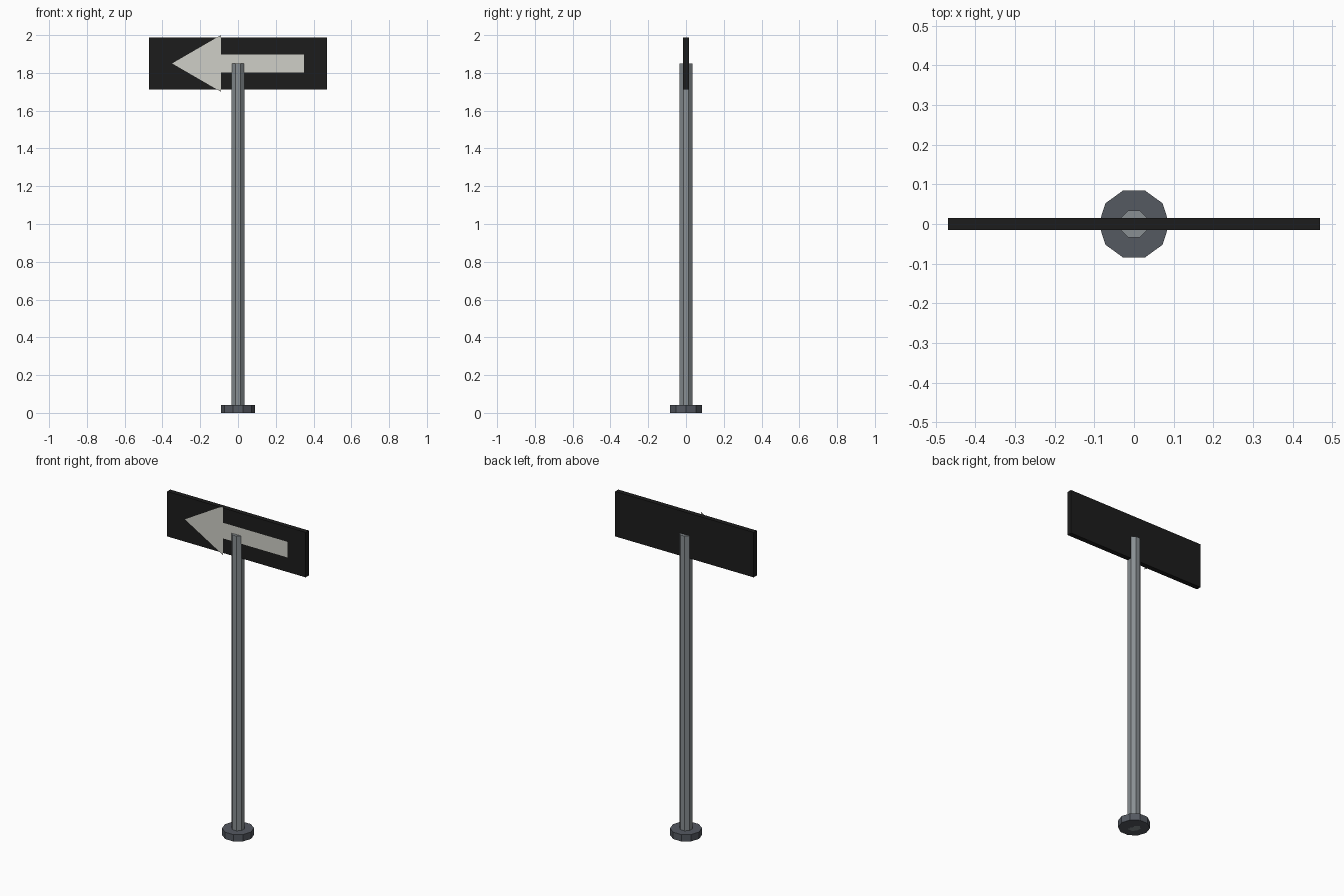
import bpy, bmesh, math
from mathutils import Vector

if "Cube" in bpy.data.objects:
    bpy.data.objects.remove(bpy.data.objects["Cube"])


def material(name, rgb):
    m = bpy.data.materials.new(name)
    m.diffuse_color = (*rgb, 1)
    m.use_nodes = True
    m.node_tree.nodes["Principled BSDF"].inputs["Base Color"].default_value = m.diffuse_color
    return m


def extruded(name, points, depth, mat):
    """Polygon face, extruded along the depth vector (None keeps it flat)."""
    bm = bmesh.new()
    face = bm.faces.new([bm.verts.new(p) for p in points])
    if depth:
        ext = bmesh.ops.extrude_face_region(bm, geom=[face], use_keep_orig=True)
        moved = [g for g in ext["geom"] if isinstance(g, bmesh.types.BMVert)]
        bmesh.ops.translate(bm, verts=moved, vec=Vector(depth))
        bmesh.ops.recalc_face_normals(bm, faces=bm.faces)
    mesh = bpy.data.meshes.new(name)
    bm.to_mesh(mesh)
    bm.free()
    mesh.materials.append(mat)
    obj = bpy.data.objects.new(name, mesh)
    bpy.context.collection.objects.link(obj)
    return obj


def ring(sides, radius, turn=0):
    angles = [turn + i * math.tau / sides for i in range(sides)]
    return [(radius * math.cos(a), radius * math.sin(a), 0) for a in angles]


steel = material("steel", (0.25, 0.275, 0.29))
dark_steel = material("dark_steel", (0.09, 0.1, 0.12))
black = material("black", (0.012, 0.012, 0.012))
off_white = material("off_white", (0.62, 0.62, 0.57))

MID = 1.85  # height of the sign's centre line

# Ten-sided foot and eight-sided pole
extruded("base_foot", ring(10, 0.089), (0, 0, 0.042), dark_steel)
extruded("pole", ring(8, 0.037, math.pi / 8), (0, 0, MID), steel)

# Sign board
board = [(sx * 0.47, -0.015, MID + sz * 0.138)
         for sx, sz in ((-1, -1), (1, -1), (1, 1), (-1, 1))]
extruded("sign_board", board, (0, 0.03, 0), black)

# Flat arrow on the front, mirrored about the centre line
lower = [(-0.09, -0.15), (-0.09, -0.048), (0.349, -0.048)]
outline = [(-0.349, 0)] + lower + [(x, -z) for x, z in reversed(lower)]
extruded("arrow", [(x, -0.0165, MID + z) for x, z in outline], None, off_white)
